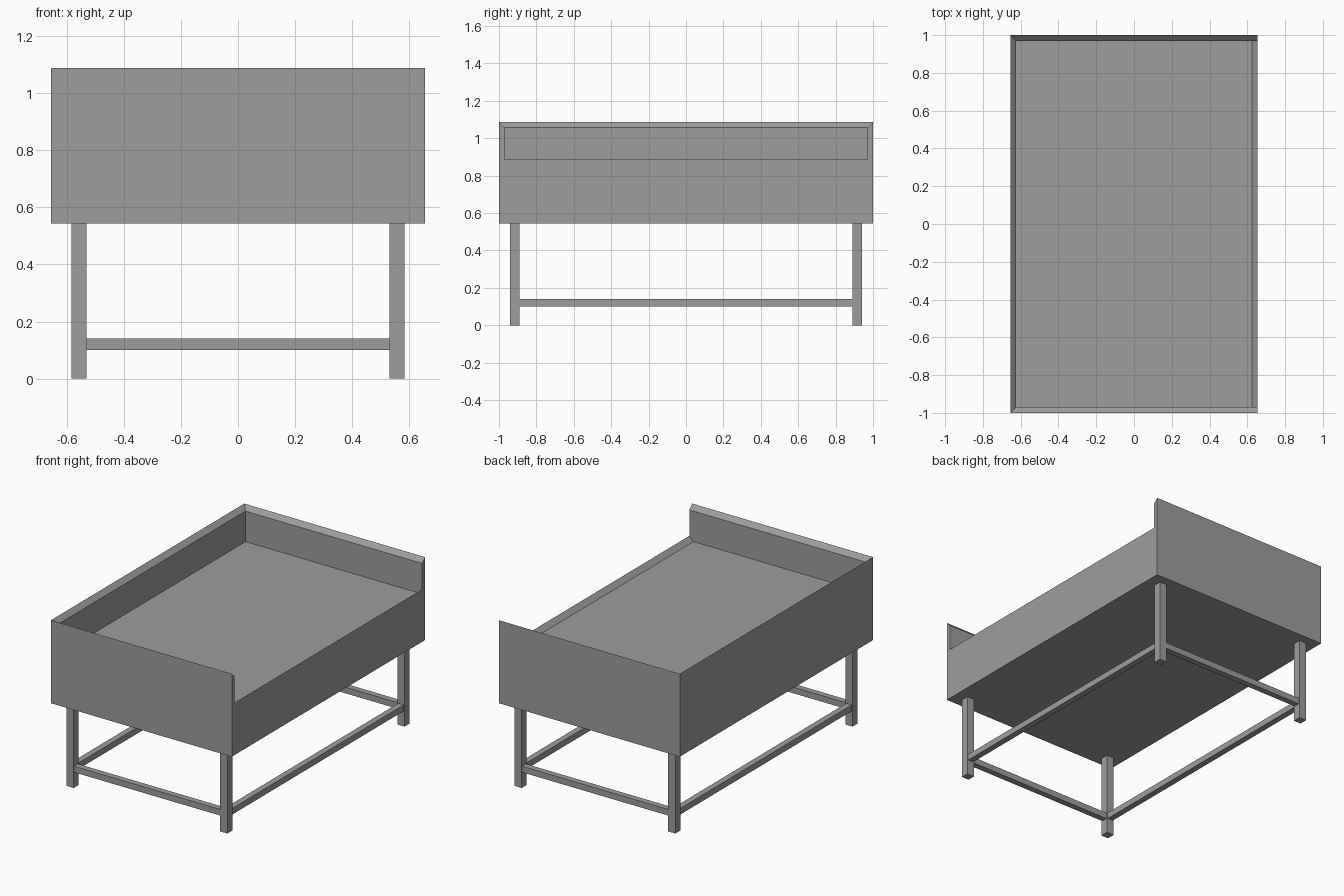
import bpy, bmesh
from mathutils import Vector

if "Cube" in bpy.data.objects:
    bpy.data.objects.remove(bpy.data.objects["Cube"])

GREY = (0.34, 0.34, 0.34, 1)
grey = bpy.data.materials.new("plain_grey")
grey.use_nodes = True
grey.diffuse_color = GREY
grey.node_tree.nodes["Principled BSDF"].inputs["Base Color"].default_value = GREY

HX, HY = 0.655, 1.0                  # tray half sizes
BASE, FLOOR, TOP = 0.544, 0.857, 1.087
RIM = 0.03                           # wall thickness and chamfer
LX, LY, LEG = 0.557, 0.916, 0.052    # leg centres and width
BAR, BAR_Z = 0.04, 0.12              # stretcher width and height


def loft(name, rings):
    """Closed solid through rectangles (z, x0, x1, half_y)."""
    bm = bmesh.new()
    loops = [[bm.verts.new((x, y, z)) for x, y in
              ((x0, -hy), (x1, -hy), (x1, hy), (x0, hy))]
             for z, x0, x1, hy in rings]
    bm.faces.new(loops[0][::-1])
    bm.faces.new(loops[-1])
    for low, high in zip(loops, loops[1:]):
        for i in range(4):
            j = (i + 1) % 4
            bm.faces.new((low[i], low[j], high[j], high[i]))
    bmesh.ops.recalc_face_normals(bm, faces=bm.faces)
    mesh = bpy.data.meshes.new(name)
    bm.to_mesh(mesh)
    bm.free()
    mesh.materials.append(grey)
    obj = bpy.data.objects.new(name, mesh)
    bpy.context.collection.objects.link(obj)
    return obj


def box(name, centre, size):
    c, h = Vector(centre), Vector(size) / 2
    obj = loft(name, [(s * h.z, -h.x, h.x, h.y) for s in (-1, 1)])
    obj.location = c
    return obj


# Tray: solid block hollowed by a flared cutter that opens the low side
tray = loft("tray", [(z, -HX, HX, HY) for z in (BASE, TOP)])
rim_z = TOP - RIM
ix, iy = HX - RIM, HY - RIM
cutter = loft("tray_cutter", [
    (FLOOR, -ix, ix, iy),
    (rim_z, -ix, ix + rim_z - FLOOR, iy),
    (TOP + RIM, -HX - RIM, ix + TOP + RIM - FLOOR, HY + RIM)])
cutter.hide_render = True
hollow = tray.modifiers.new("hollow", "BOOLEAN")
hollow.operation = "DIFFERENCE"
hollow.solver = "EXACT"
hollow.object = cutter
bpy.context.view_layer.objects.active = tray
bpy.ops.object.modifier_apply(modifier=hollow.name)
bpy.data.objects.remove(cutter)

# Legs
for sx, side in ((-1, "right"), (1, "left")):
    for sy, end in ((-1, "front"), (1, "back")):
        box(f"{end}_{side}_leg", (sx * LX, sy * LY, BASE / 2), (LEG, LEG, BASE))

# Stretchers between the legs
for s, end, side in ((-1, "front", "right"), (1, "back", "left")):
    box(f"{end}_stretcher", (0, s * LY, BAR_Z), (2 * LX - LEG, BAR, BAR))
    box(f"{side}_stretcher", (s * LX, 0, BAR_Z), (BAR, 2 * LY - LEG, BAR))
